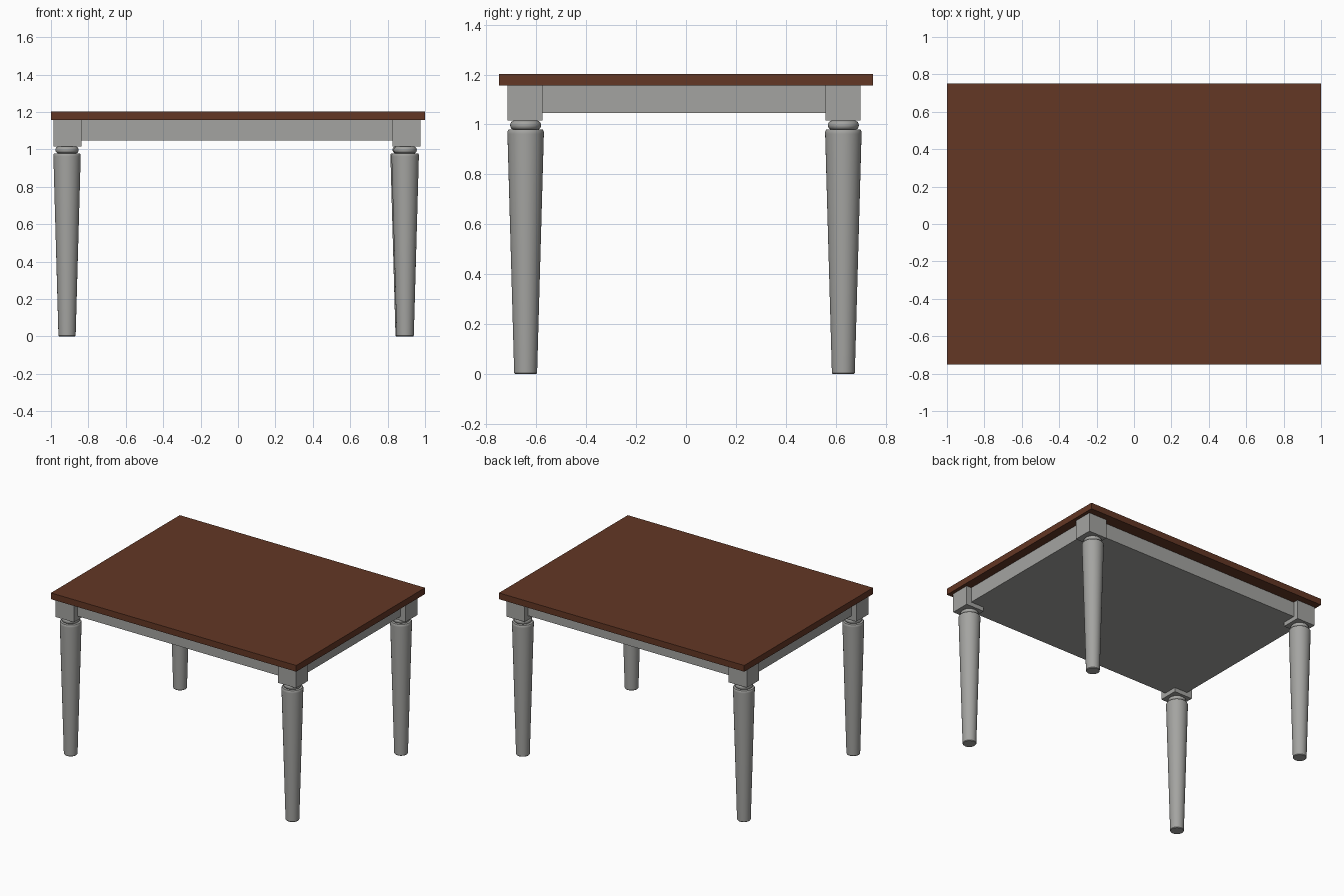
import bpy, bmesh, math

if "Cube" in bpy.data.objects:
    bpy.data.objects.remove(bpy.data.objects["Cube"])


def material(name, rgb):
    m = bpy.data.materials.new(name)
    m.diffuse_color = (*rgb, 1)
    m.use_nodes = True
    m.node_tree.nodes["Principled BSDF"].inputs["Base Color"].default_value = m.diffuse_color
    return m


BROWN = material("dark_brown_wood", (0.125, 0.038, 0.018))
GREY = material("grey_paint", (0.37, 0.37, 0.355))


def box(name, lo, hi, mat):
    size = [b - a for a, b in zip(lo, hi)]
    mid = [(a + b) / 2 for a, b in zip(lo, hi)]
    bpy.ops.mesh.primitive_cube_add(size=1, location=mid)
    ob = bpy.context.object
    ob.name = name
    ob.scale = size
    bpy.ops.object.transform_apply(location=False, rotation=False, scale=True)
    ob.data.materials.append(mat)
    return ob


def lathe(name, profile, x, y, mat, sides=40):
    """Revolve (radius, height) points around z."""
    bm = bmesh.new()
    rings = []
    for r, z in profile:
        rings.append([bm.verts.new((r * math.cos(2 * math.pi * i / sides),
                                    r * math.sin(2 * math.pi * i / sides), z))
                      for i in range(sides)])
    for a, b in zip(rings, rings[1:]):
        for i in range(sides):
            j = (i + 1) % sides
            bm.faces.new((a[i], a[j], b[j], b[i]))
    bm.faces.new(rings[0][::-1])
    bm.faces.new(rings[-1])
    me = bpy.data.meshes.new(name)
    bm.to_mesh(me)
    bm.free()
    ob = bpy.data.objects.new(name, me)
    bpy.context.collection.objects.link(ob)
    ob.location = (x, y, 0)
    me.materials.append(mat)
    bpy.ops.object.select_all(action='DESELECT')
    ob.select_set(True)
    bpy.context.view_layer.objects.active = ob
    bpy.ops.object.shade_smooth_by_angle(angle=math.radians(35))


# Table top and the solid apron under it
box("table_top", (-1, -0.75, 1.157), (1, 0.75, 1.203), BROWN)
box("apron", (-0.945, -0.675, 1.047), (0.935, 0.66, 1.157), GREY)

# Tapered leg, then a rounded collar below the corner block
LEG = [(0.043, 0.0), (0.046, 0.004), (0.073, 0.962), (0.073, 0.972), (0.069, 0.979), (0.052, 0.979)]
COLLAR = [(0.052, 0.979)] + [
    (0.046 + 0.016 * math.cos(t), 0.997 + 0.018 * math.sin(t))
    for t in [math.radians(a) for a in range(-75, 76, 15)]] + [(0.046, 1.016)]

# Corner block centres and leg centres
for name, bx, by, lx in (("front_left", -0.912, -0.645, -0.914),
                         ("front_right", 0.901, -0.645, 0.894),
                         ("back_left", -0.912, 0.629, -0.914),
                         ("back_right", 0.901, 0.629, 0.888)):
    ly = -0.643 if by < 0 else 0.631
    box(name + "_corner_block", (bx - 0.074, by - 0.07, 1.016), (bx + 0.074, by + 0.07, 1.157), GREY)
    lathe(name + "_leg", LEG, lx, ly, GREY)
    lathe(name + "_leg_collar", COLLAR, lx, ly, GREY)
